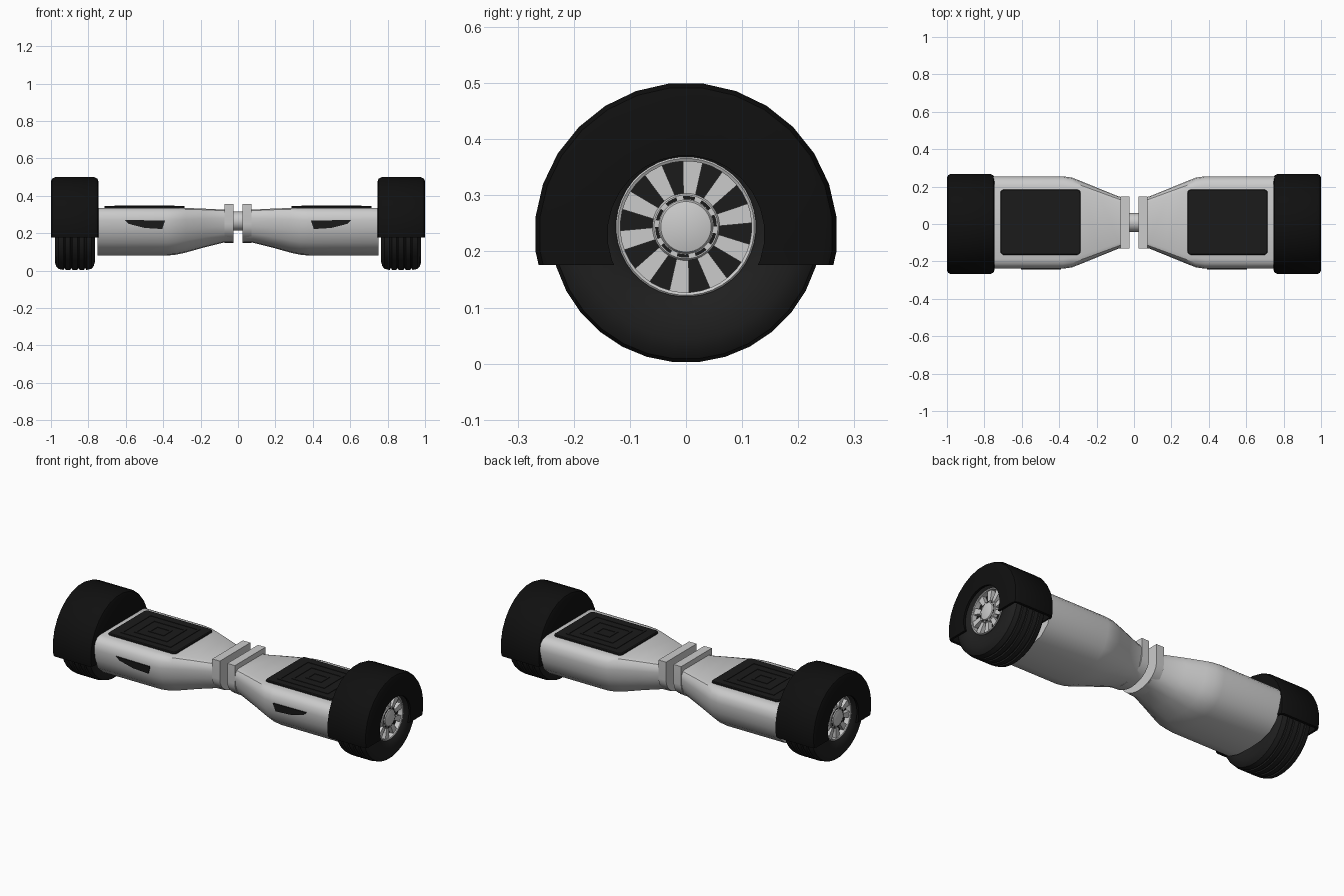
import bpy, bmesh, math
from mathutils import Vector

if "Cube" in bpy.data.objects:
    bpy.data.objects.remove(bpy.data.objects["Cube"])


def material(name, v):
    m = bpy.data.materials.new(name)
    m.diffuse_color = (v, v, v, 1)
    m.use_nodes = True
    m.node_tree.nodes["Principled BSDF"].inputs["Base Color"].default_value = m.diffuse_color
    return m


BLACK = material("fender_black", 0.005)
RUBBER = material("rubber", 0.014)
DARK = material("dark_trim", 0.011)
YC = 0.008     # body centre in y
WZ = 0.244     # wheel axle height


def loft(bm, rings, cap=True, loop=False):
    vs = [[bm.verts.new(p) for p in r] for r in rings]
    n = len(vs[0])
    pairs = list(zip(vs, vs[1:])) + ([(vs[-1], vs[0])] if loop else [])
    for a, b in pairs:
        for i in range(n):
            j = (i + 1) % n
            bm.faces.new((a[i], a[j], b[j], b[i]))
    if cap and not loop:
        bm.faces.new(vs[0])
        bm.faces.new(vs[-1])


def circle(x, r, n, cz, off=0.0):
    return [(x, r * math.sin(2 * math.pi * (i + off) / n),
             cz + r * math.cos(2 * math.pi * (i + off) / n)) for i in range(n)]


def lathe(bm, profile, n, cz, loop=False, off=0.5):
    loft(bm, [circle(x, r, n, cz, off) for x, r in profile], loop=loop)


def sector(bm, r0, r1, mid, half0, half1, x0, x1, steps=3):
    # wheel wedge between two radii
    arc = [(r1, mid - half1 + 2 * half1 * i / steps) for i in range(steps + 1)]
    arc += [(r0, mid + half0 - 2 * half0 * i / steps) for i in range(steps + 1)]
    loft(bm, [[(x, r * math.cos(a), WZ + r * math.sin(a)) for r, a in arc]
              for x in (x0, x1)])


def finish(name, bm, mat=None, mirror=True, angle=35):
    bmesh.ops.recalc_face_normals(bm, faces=bm.faces)
    me = bpy.data.meshes.new(name)
    bm.to_mesh(me)
    bm.free()
    ob = bpy.data.objects.new(name, me)
    bpy.context.collection.objects.link(ob)
    if mat:
        me.materials.append(mat)
    bpy.ops.object.select_all(action='DESELECT')
    ob.select_set(True)
    bpy.context.view_layer.objects.active = ob
    bpy.ops.object.shade_smooth_by_angle(angle=math.radians(angle))
    if mirror:
        ob.modifiers.new("mirror", 'MIRROR')
    return ob


# body halves: one cross-section lofted along x
half = [(0.0, 0), (0.09, 0.02), (0.16, 0.1), (0.21, 0.27), (0.237, 0.5),
        (0.247, 0.74), (0.241, 0.88), (0.222, 0.97), (0.195, 1.0)]
section = half + [(-y, t) for y, t in reversed(half[1:])]
stations = [(0.75, 1, 0.08, 0.335), (0.38, 1, 0.08, 0.335),
            (0.33, 0.97, 0.085, 0.335), (0.28, 0.89, 0.096, 0.335),
            (0.18, 0.725, 0.124, 0.331), (0.08, 0.56, 0.149, 0.326),
            (0.03, 0.54, 0.15, 0.326)]
bm = bmesh.new()
loft(bm, [[(x, YC + y * s, zb + t * (zt - zb)) for y, t in section]
          for x, s, zb, zt in stations])
finish("body_shell", bm)

# collars beside the pivot: square top, rounded bottom
bm = bmesh.new()
outline = [(-0.139, 0.355), (0.139, 0.355)]
outline += [(0.139 * math.cos(a), 0.25 - 0.102 * math.sin(a))
            for a in [math.pi * i / 14 for i in range(15)]]
loft(bm, [[(x, YC + y, z) for y, z in outline] for x in (0.024, 0.072)])
finish("pivot_collar", bm)

# pivot tube
bm = bmesh.new()
lathe(bm, [(-0.04, 0.05), (0.04, 0.05)], 24, 0.265)
bmesh.ops.translate(bm, verts=bm.verts, vec=(0, YC, 0))
finish("pivot_tube", bm, mirror=False)

# foot pads with concentric rectangular grooves
bm = bmesh.new()
pad = []
for sx, sy, a0 in ((1, 1, 0), (-1, 1, 90), (-1, -1, 180), (1, -1, 270)):
    for d in (0, 30, 60, 90):
        a = math.radians(a0 + d)
        pad.append((0.5 + sx * 0.197 + 0.018 * math.cos(a),
                    0.01 + sy * 0.157 + 0.018 * math.sin(a)))
shrink = lambda k: [(0.5 + (x - 0.5) * k, 0.01 + (y - 0.01) * k) for x, y in pad]
loft(bm, [[(x, y, z) for x, y in shrink(k)]
          for k, z in ((1, 0.325), (1, 0.342), (0.98, 0.346))])
finish("foot_pad", bm, DARK)

bm = bmesh.new()
for hx, hy in ((0.16, 0.135), (0.105, 0.09), (0.05, 0.04)):
    rings = []
    for dx, z in ((0, 0.344), (0, 0.349), (-0.012, 0.349), (-0.012, 0.344)):
        a, b = hx + dx, hy + dx
        rings.append([(0.5 + sx * a, 0.01 + sy * b, z)
                      for sx, sy in ((1, 1), (-1, 1), (-1, -1), (1, -1))])
    loft(bm, rings, loop=True)
finish("foot_pad_ridges", bm, DARK)

# front lights
bm = bmesh.new()
lamp = [(0.39, 0.268), (0.605, 0.27), (0.585, 0.25), (0.5, 0.228), (0.405, 0.222)]
loft(bm, [[(x, y + (0.268 - z) * 0.12, z) for x, z in lamp]
          for y in (-0.2, -0.243)])
finish("front_light", bm, DARK)

# fenders: revolved shell cut off flat below the axle
bm = bmesh.new()
lathe(bm, [(0.746, 0.1), (0.746, 0.248), (0.752, 0.262), (0.768, 0.27),
           (0.978, 0.27), (0.994, 0.262), (1.0, 0.248), (1.0, 0.14),
           (0.988, 0.14), (0.988, 0.245), (0.978, 0.256), (0.768, 0.256),
           (0.757, 0.245), (0.757, 0.1)], 28, 0.231, loop=True)
cut = bmesh.ops.bisect_plane(bm, geom=bm.verts[:] + bm.edges[:] + bm.faces[:],
                             plane_co=(0, 0, 0.176), plane_no=(0, 0, -1),
                             clear_outer=True)
bmesh.ops.holes_fill(bm, edges=[e for e in bm.edges if e.is_boundary], sides=0)
finish("wheel_fender", bm, BLACK)

# tyres with grooved tread
side = [(0.107, 0.0), (0.085, 0.122), (0.1, 0.14), (0.107, 0.17), (0.107, 0.2),
        (0.1, 0.222), (0.088, 0.236)]
side = side[1:]
tread = []
for g in (-0.055, -0.019, 0.019, 0.055):
    tread += [(g - 0.006, 0.242), (g - 0.003, 0.235),
              (g + 0.003, 0.235), (g + 0.006, 0.242)]
prof = [(-x, r) for x, r in side] + tread + side[::-1]
bm = bmesh.new()
lathe(bm, [(0.872 + x, r) for x, r in prof], 32, WZ, loop=True)
finish("tyre", bm, RUBBER)

# dark disc behind the spokes
bm = bmesh.new()
lathe(bm, [(0.79, 0.123), (0.935, 0.123)], 32, WZ)
finish("wheel_back_disc", bm, DARK)

# rim ring
bm = bmesh.new()
lathe(bm, [(0.93, 0.125), (0.964, 0.125), (0.967, 0.122), (0.964, 0.117),
           (0.93, 0.117)], 40, WZ, loop=True)
finish("rim_ring", bm)

# spokes, and dark slots around the hub
N = 10
spokes, slots = bmesh.new(), bmesh.new()
for i in range(N):
    a = 2 * math.pi * i / N + math.radians(12)
    sector(spokes, 0.055, 0.12, a, 0.19, 0.15, 0.93, 0.957)
    sector(slots, 0.049, 0.055, a, 0.2, 0.2, 0.95, 0.9625)
finish("wheel_spokes", spokes)
finish("hub_slots", slots, DARK)

# hub and domed cap
bm = bmesh.new()
lathe(bm, [(0.93, 0.06), (0.958, 0.06), (0.962, 0.057), (0.962, 0.048),
           (0.967, 0.045), (0.971, 0.03), (0.973, 0.008)], 32, WZ)
finish("hub_cap", bm)
